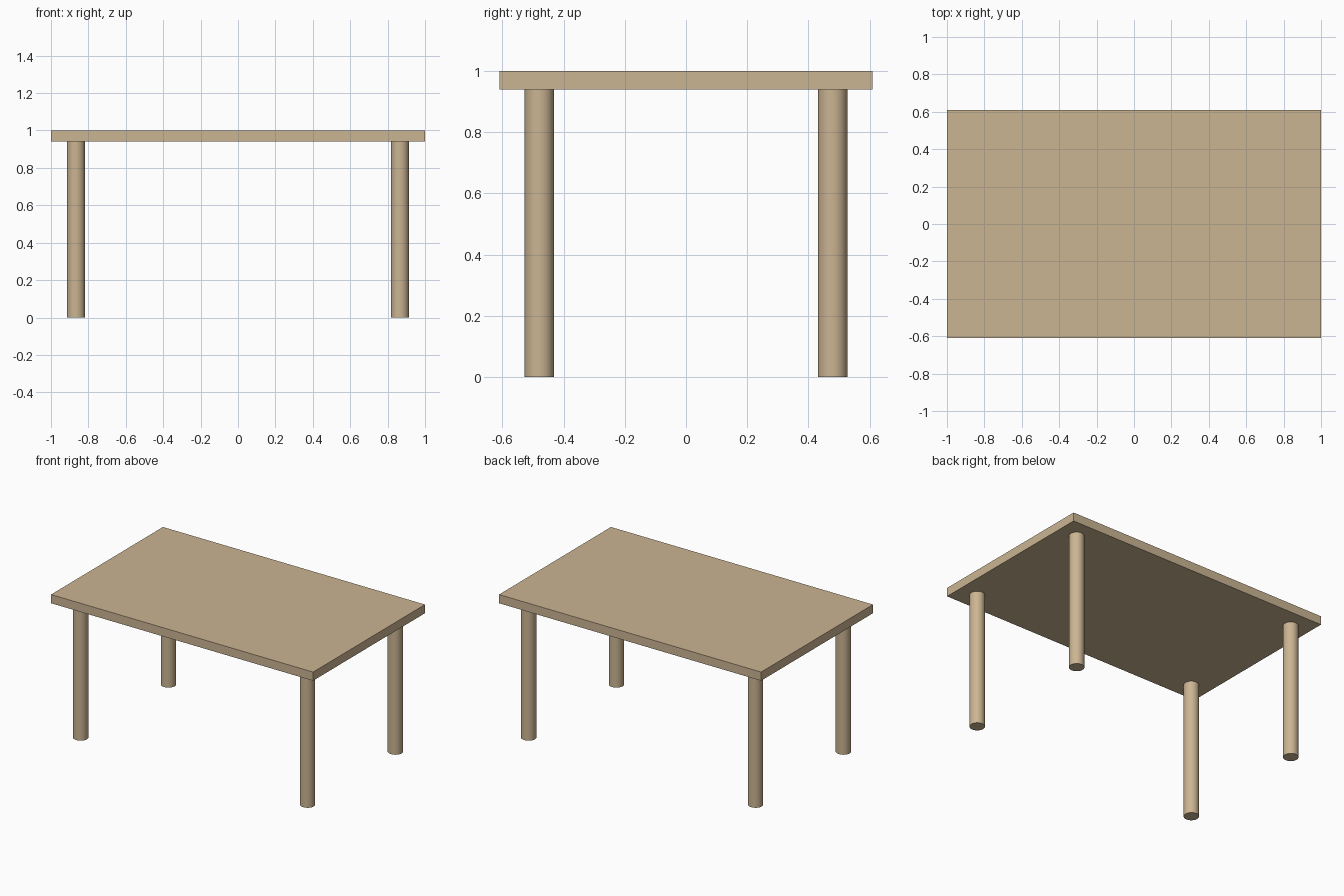
import bpy
import math

if "Cube" in bpy.data.objects:
    bpy.data.objects.remove(bpy.data.objects["Cube"])

TOP_Z, UNDER_Z = 1.0, 0.94
HALF_X, HALF_Y = 1.0, 0.61
LEG_X, LEG_Y, LEG_R = 0.866, 0.479, 0.048

wood = bpy.data.materials.new("light_wood")
wood.diffuse_color = (0.60, 0.46, 0.29, 1.0)
wood.use_nodes = True
wood.node_tree.nodes["Principled BSDF"].inputs["Base Color"].default_value = wood.diffuse_color

# Flat rectangular table top
bpy.ops.mesh.primitive_cube_add(size=1, location=(0, 0, (TOP_Z + UNDER_Z) / 2))
top = bpy.context.object
top.name = "table_top"
top.scale = (2 * HALF_X, 2 * HALF_Y, TOP_Z - UNDER_Z)
bpy.ops.object.transform_apply(location=False, rotation=False, scale=True)
top.data.materials.append(wood)

# Four round legs, one near each corner
for side_y, depth_name in ((-1, "front"), (1, "back")):
    for side_x, side_name in ((-1, "left"), (1, "right")):
        bpy.ops.mesh.primitive_cylinder_add(
            vertices=48, radius=LEG_R, depth=UNDER_Z,
            location=(side_x * LEG_X, side_y * LEG_Y, UNDER_Z / 2))
        leg = bpy.context.object
        leg.name = f"{depth_name}_{side_name}_leg"
        leg.data.materials.append(wood)
        bpy.ops.object.shade_smooth_by_angle(angle=math.radians(30))
